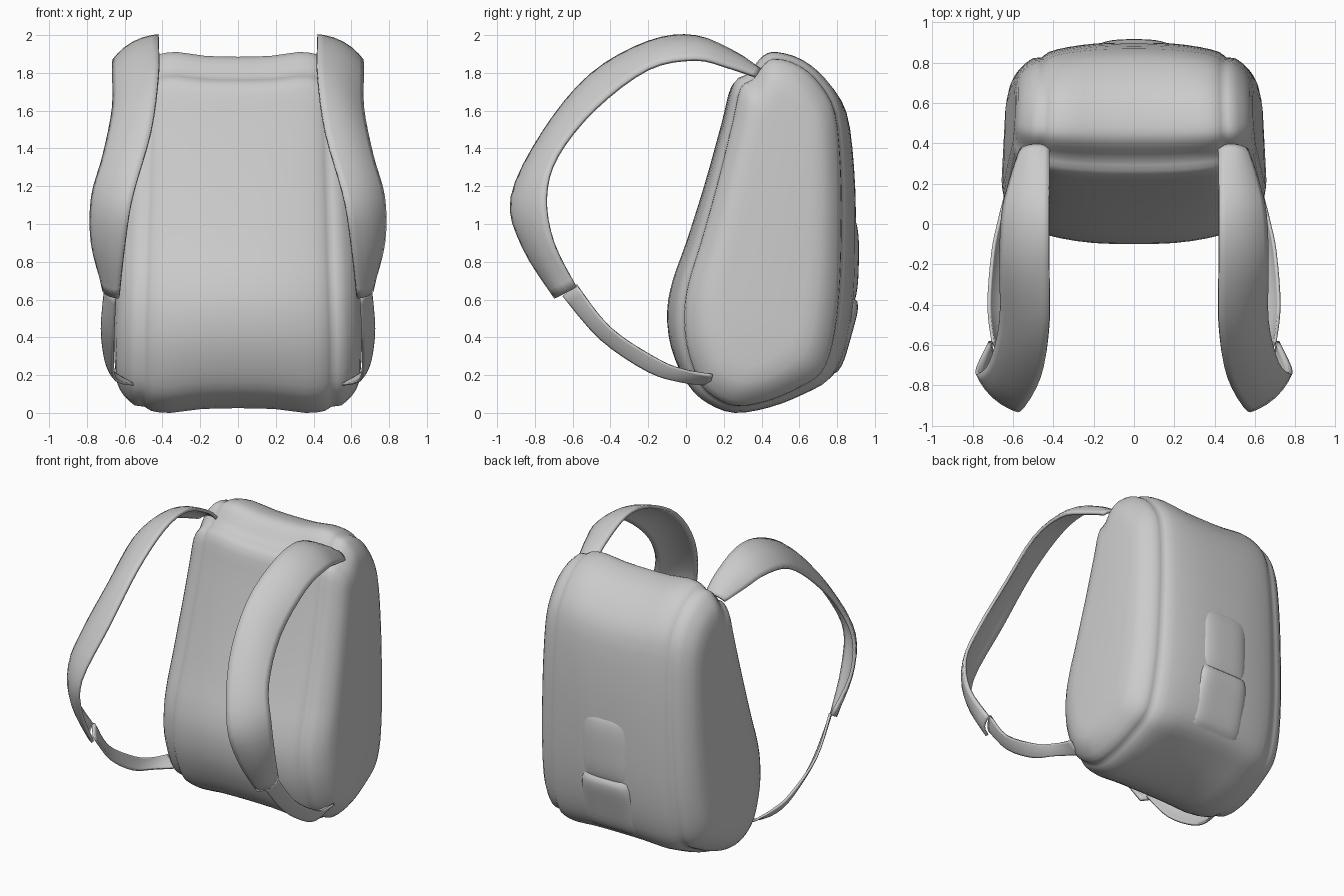
import bpy, bmesh
from mathutils import Vector

if "Cube" in bpy.data.objects:
    bpy.data.objects.remove(bpy.data.objects["Cube"])


def spline(pts, n, closed=False):
    """Catmull-Rom resampling of points of any dimension."""
    out, c = [], len(pts)
    get = lambda i: pts[i % c] if closed else pts[max(0, min(c - 1, i))]
    for i in range(c if closed else c - 1):
        p, q, r, s = (get(i + k) for k in (-1, 0, 1, 2))
        for j in range(n):
            t = j / n
            out.append([0.5 * (2 * b + (d - a) * t + (2 * a - 5 * b + 4 * d - e) * t * t
                               + (3 * b - a - 3 * d + e) * t ** 3)
                        for a, b, d, e in zip(p, q, r, s)])
    if not closed:
        out.append(list(pts[-1]))
    return out


def loft(name, rings, closed=False, cap=False, angle=50):
    """Skin a list of equal-length point rows."""
    bm = bmesh.new()
    rows = [[bm.verts.new(p) for p in ring] for ring in rings]
    m = len(rows[0])
    for a, b in zip(rows, rows[1:]):
        for i in range(m if closed else m - 1):
            j = (i + 1) % m
            bm.faces.new((a[i], a[j], b[j], b[i]))
    if cap:
        bm.faces.new(rows[0])
        bm.faces.new(rows[-1])
    bmesh.ops.recalc_face_normals(bm, faces=bm.faces)
    return finish(name, bm, angle)


def finish(name, bm, angle=50):
    me = bpy.data.meshes.new(name)
    bm.to_mesh(me)
    bm.free()
    ob = bpy.data.objects.new(name, me)
    bpy.context.collection.objects.link(ob)
    bpy.ops.object.select_all(action='DESELECT')
    ob.select_set(True)
    bpy.context.view_layer.objects.active = ob
    bpy.ops.object.shade_smooth_by_angle(angle=angle * 3.14159 / 180)
    return ob


# Bag body: side profile (y, z) lofted across the width
profile = spline([(0.25, 0.01), (0.45, 0.04), (0.64, 0.11), (0.78, 0.19), (0.85, 0.34),
                  (0.89, 0.6), (0.90, 0.95), (0.89, 1.3), (0.85, 1.6), (0.75, 1.76),
                  (0.62, 1.86), (0.48, 1.90), (0.40, 1.88), (0.32, 1.79), (0.24, 1.74),
                  (0.19, 1.55), (0.10, 1.22), (0.0, 0.9), (-0.07, 0.7), (-0.10, 0.53),
                  (-0.08, 0.34), (0.0, 0.15), (0.1, 0.06)], 3, True)

# Across the half width: x, inset in y, inset in z (0.50 is the seam groove)
stations = [(0, 0, .015), (.2, .005, .01), (.36, .025, -.01), (.46, .05, 0),
            (.50, .08, .025), (.55, .085, .03), (.61, .135, .085), (.645, .195, .15),
            (.657, .27, .24)]
stations = [(-x, a, b) for x, a, b in reversed(stations[1:])] + stations


def body_point(x, dy, dz, y, z):
    cy = 0.38 + 0.08 * z
    y = cy + (y - cy) * (1 - dy / 0.47)
    z = 0.95 + (z - 0.95) * (1 - dz / 0.95)
    w = 1 - 0.06 * max(0, z - 0.4) - 0.08 * max(0, y - 0.2)
    return x * w, y, z


loft("bag_body", [[body_point(*s, y, z) for y, z in profile] for s in spline(stations, 2)],
     True, True)


# Straps: each station is inner edge (x, y, z) then outer edge (x, y, z)
def strap(name, table, bulge, thick):
    rings = []
    rows = spline(table, 4)
    for i, r in enumerate(rows):
        a, b = Vector(r[:3]), Vector(r[3:])
        p, q = rows[max(0, i - 1)], rows[min(len(rows) - 1, i + 1)]
        along = (Vector(q[:3]) + Vector(q[3:]) - Vector(p[:3]) - Vector(p[3:])).normalized()
        out = (b - a).cross(along).normalized()
        if out.dot((a + b) / 2 - Vector((0.3, 0.1, 0.9))) < 0:
            out = -out
        rings.append([a.lerp(b, t) + out * bulge * 4 * t * (1 - t)
                      for t in (0, .12, .3, .5, .7, .88, 1)])
    for side, sx in (("right", 1), ("left", -1)):
        ob = loft(f"{name}_{side}", [[(sx * v.x, v.y, v.z) for v in r] for r in rings])
        mod = ob.modifiers.new("thickness", 'SOLIDIFY')
        mod.thickness = thick
        mod.offset = 0


strap("shoulder_strap", [
    (.42, .38, 1.80, .56, .37, 1.78), (.42, .28, 1.89, .61, .22, 1.83),
    (.42, .05, 1.99, .65, .05, 1.87), (.42, -.2, 1.96, .66, -.2, 1.82),
    (.42, -.5, 1.79, .66, -.48, 1.61), (.46, -.75, 1.49, .71, -.68, 1.36),
    (.56, -.92, 1.14, .77, -.74, 1.14), (.60, -.86, .88, .77, -.70, .90),
    (.63, -.69, .61, .71, -.58, .67)], 0.03, 0.02)

strap("lower_strap", [
    (.65, -.65, .62, .70, -.58, .68), (.66, -.45, .39, .72, -.40, .45),
    (.66, -.20, .22, .70, -.14, .28), (.63, -.02, .165, .67, .01, .225),
    (.53, .12, .15, .64, .14, .20)], 0.005, 0.015)


# Puffy details on the back: a grid dome over a tapered outline
def puff(name, z0, z1, w0, w1, y0, y1, h, power):
    """Dome from z0 to z1; half widths w0, w1; base depths y0, y1; height h."""
    rings = []
    for i in range(15):
        v = i / 7 - 1
        t = (v + 1) / 2
        w, y, z = w0 + (w1 - w0) * t, y0 + (y1 - y0) * t, z0 + (z1 - z0) * t
        row = []
        for j in range(15):
            u = j / 7 - 1
            k = (1 - abs(u) ** power) * (1 - abs(v) ** power)
            # round the corners of the outline
            row.append((u * w * (1 - 0.15 * v ** 4), y + h * k ** 0.6, z))
        rings.append(row)
    loft(name, rings, angle=80)


puff("back_flap", 1.02, 1.78, .22, .34, .875, .71, .055, 4)
puff("back_tab", .55, 1.05, .19, .19, .865, .875, .045, 3)
puff("back_pocket", .19, .62, .23, .20, .755, .875, .06, 5)
